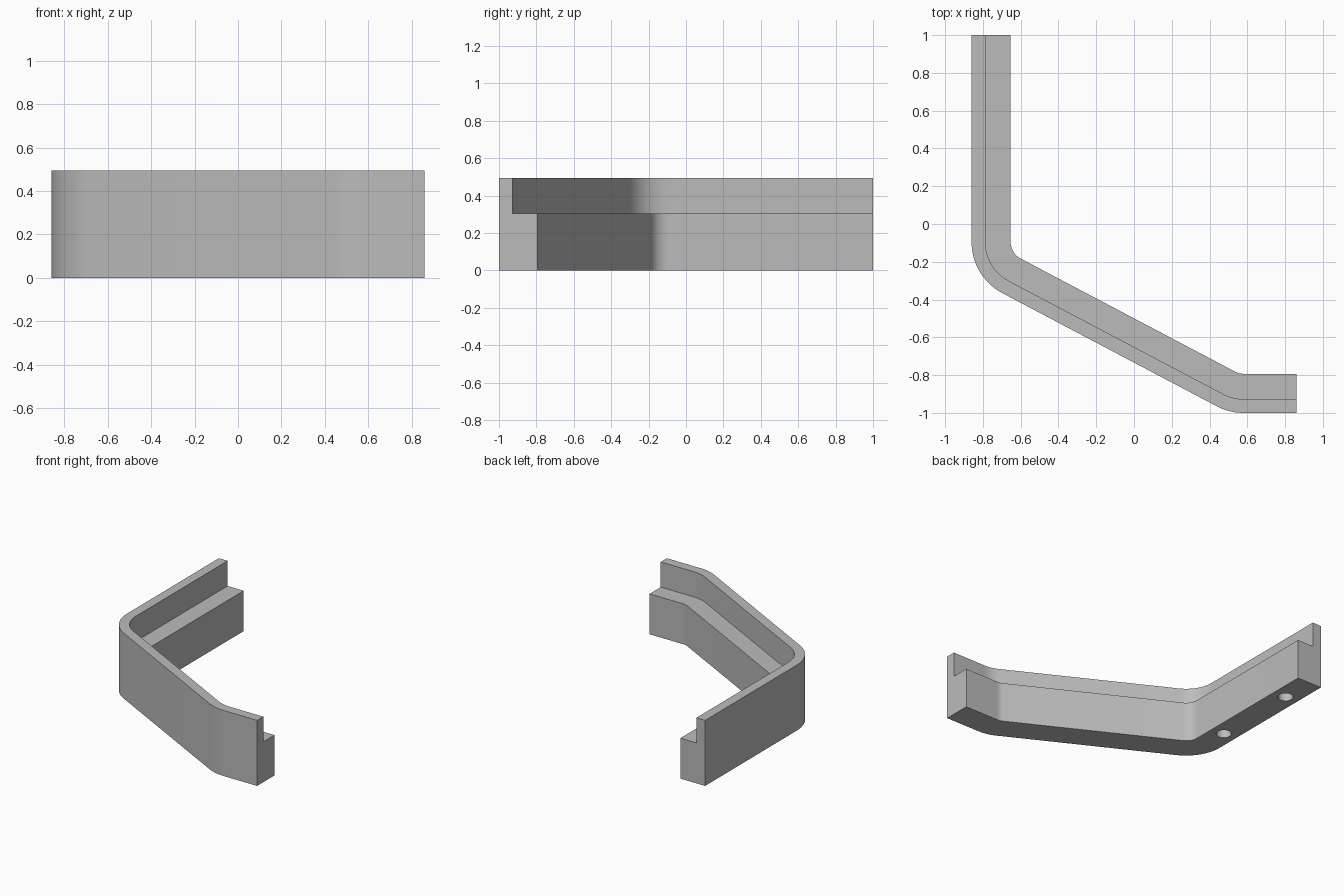
import bpy, bmesh, math
from mathutils import Vector

if "Cube" in bpy.data.objects:
    bpy.data.objects.remove(bpy.data.objects["Cube"], do_unlink=True)

WIDTH, LIP, HEIGHT, LEDGE = 0.207, 0.073, 0.495, 0.305
RADIUS, STEPS = 0.305, 12

grey = bpy.data.materials.new("plain grey")
grey.use_nodes = True
colour = (0.5, 0.5, 0.5, 1)
grey.diffuse_color = colour
grey.node_tree.nodes["Principled BSDF"].inputs["Base Color"].default_value = colour

# Outer edge of the bracket: straight runs joined by rounded left-hand bends
corners = [Vector(c) for c in ((-0.86, 1), (-0.86, -0.28), (0.505, -1), (0.86, -1))]


def left_of(v):
    return Vector((-v.y, v.x))


def stations():
    """Points on the outer edge, each with its inward normal."""
    dirs = [(b - a).normalized() for a, b in zip(corners, corners[1:])]
    result = [(corners[0], left_of(dirs[0]))]
    for corner, d0, d1 in zip(corners[1:-1], dirs, dirs[1:]):
        turn = d0.angle(d1)
        start = corner - d0 * RADIUS * math.tan(turn / 2)
        centre = start + left_of(d0) * RADIUS
        heading = math.atan2(d0.y, d0.x)
        for i in range(STEPS + 1):
            a = heading + turn * i / STEPS
            n = Vector((-math.sin(a), math.cos(a)))
            result.append((centre - n * RADIUS, n))
    result.append((corners[-1], left_of(dirs[-1])))
    return result


# Stepped cross-section: thick base with a thin upright lip on the outside
section = [(0, 0), (WIDTH, 0), (WIDTH, LEDGE), (LIP, LEDGE), (LIP, HEIGHT), (0, HEIGHT)]

bm = bmesh.new()
rings = []
for p, n in stations():
    ring = []
    for d, z in section:
        q = p + n * d
        ring.append(bm.verts.new((q.x, q.y, z)))
    rings.append(ring)
for r0, r1 in zip(rings, rings[1:]):
    for i in range(len(section)):
        j = (i + 1) % len(section)
        bm.faces.new((r0[i], r0[j], r1[j], r1[i]))
bm.faces.new(rings[0])
bm.faces.new(rings[-1])
bmesh.ops.recalc_face_normals(bm, faces=bm.faces)
mesh = bpy.data.meshes.new("corner_bracket")
bm.to_mesh(mesh)
bm.free()
bracket = bpy.data.objects.new("corner_bracket", mesh)
bpy.context.collection.objects.link(bracket)
mesh.materials.append(grey)

# Two blind screw holes in the underside of the long straight arm
for i, y in enumerate((0.74, 0.07)):
    bpy.ops.mesh.primitive_cylinder_add(vertices=32, radius=0.053, depth=0.4,
                                        location=(-0.757, y, 0))
    cutter = bpy.context.object
    cutter.name = f"screw_hole_cutter_{i + 1}"
    cutter.data.materials.append(grey)
    cutter.hide_render = True
    bpy.ops.object.select_all(action="DESELECT")
    bracket.select_set(True)
    bpy.context.view_layer.objects.active = bracket
    mod = bracket.modifiers.new("screw_hole", "BOOLEAN")
    mod.operation = "DIFFERENCE"
    mod.solver = "EXACT"
    mod.object = cutter
    bpy.ops.object.modifier_apply(modifier=mod.name)
    bpy.data.objects.remove(cutter, do_unlink=True)

bpy.ops.object.shade_smooth_by_angle(angle=math.radians(30))
